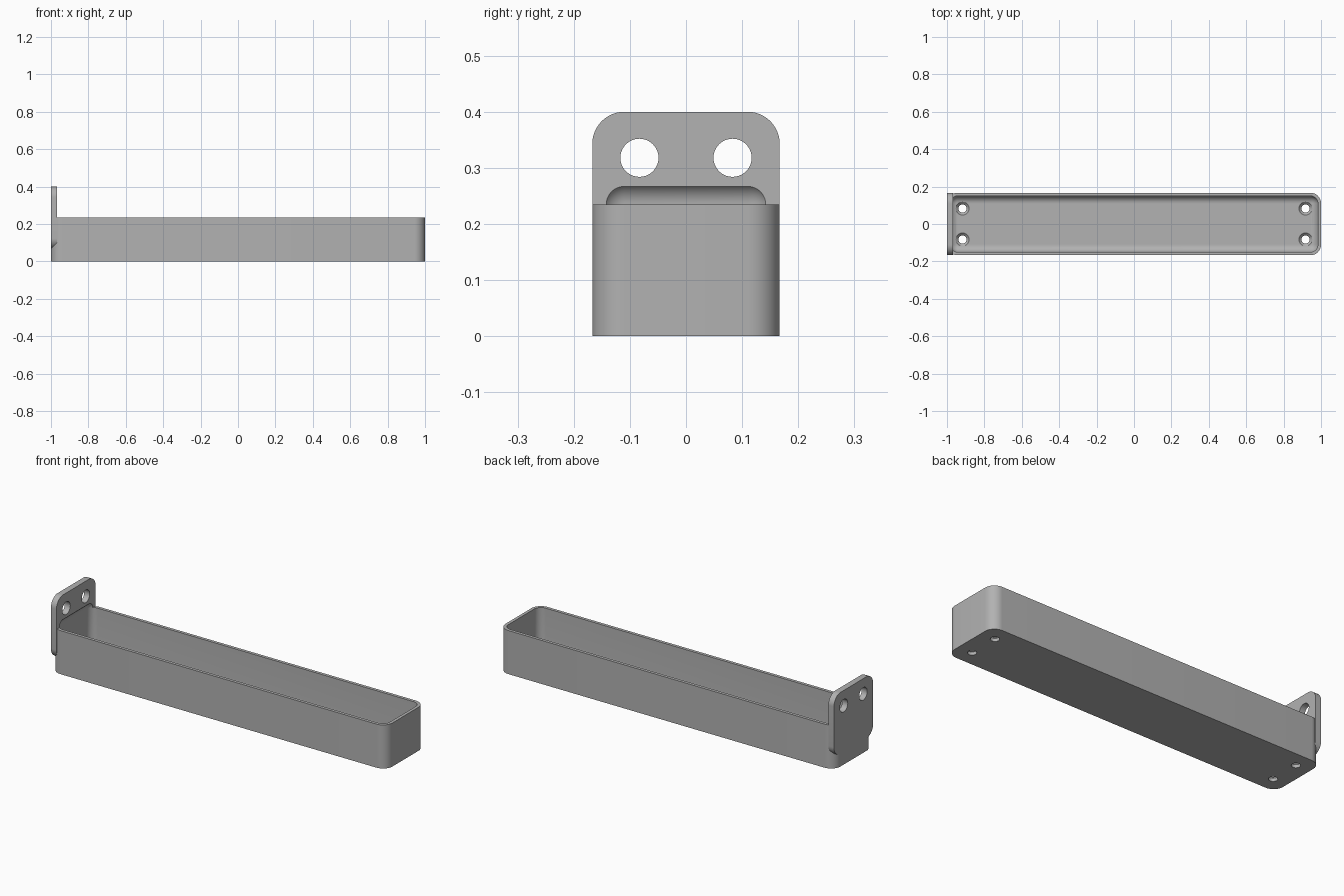
import bpy
import bmesh
import math
from mathutils import Vector

cube = bpy.data.objects.get("Cube")
if cube:
    bpy.data.objects.remove(cube, do_unlink=True)

# Overall sizes
HALF_LENGTH, HALF_WIDTH = 1.0, 0.167
RIM, TOP = 0.235, 0.40
WALL, PLATE, FLOOR = 0.017, 0.033, 0.03
INNER_R = 0.04
OUTER_R = INNER_R + WALL

grey = bpy.data.materials.new("plain grey")
grey.use_nodes = True
colour = (0.445, 0.445, 0.445, 1)
grey.diffuse_color = colour
grey.node_tree.nodes["Principled BSDF"].inputs["Base Color"].default_value = colour


def finish(name, bm):
    mesh = bpy.data.meshes.new(name)
    bmesh.ops.recalc_face_normals(bm, faces=bm.faces)
    bm.to_mesh(mesh)
    bm.free()
    mesh.materials.append(grey)
    obj = bpy.data.objects.new(name, mesh)
    bpy.context.collection.objects.link(obj)
    return obj


def rounded_box(name, low, high, radius, axis=None):
    """Box with rounded edges: only those along axis, or all of them."""
    low, high = Vector(low), Vector(high)
    bm = bmesh.new()
    bmesh.ops.create_cube(bm, size=1)
    bmesh.ops.scale(bm, vec=high - low, verts=bm.verts)
    bmesh.ops.translate(bm, vec=(low + high) / 2, verts=bm.verts)
    edges = [e for e in bm.edges if axis is None or
             abs((e.verts[0].co - e.verts[1].co)[axis]) > 0.001]
    bmesh.ops.bevel(bm, geom=edges, offset=radius, segments=12,
                    profile=0.5, affect='EDGES')
    return finish(name, bm)


def hole(centre, r_low, r_high, depth, along_x=False):
    bm = bmesh.new()
    bmesh.ops.create_cone(bm, cap_ends=True, segments=40,
                          radius1=r_low, radius2=r_high, depth=depth)
    obj = finish("hole_cutter", bm)
    obj.location = centre
    if along_x:
        obj.rotation_euler.y = math.pi / 2
    return obj


def combine(target, other, operation):
    mod = target.modifiers.new(operation.lower(), 'BOOLEAN')
    mod.operation, mod.object, mod.solver = operation, other, 'EXACT'
    bpy.context.view_layer.objects.active = target
    bpy.ops.object.modifier_apply(modifier=mod.name)
    bpy.data.objects.remove(other, do_unlink=True)


# Long tray with rounded upright corners
tray = rounded_box("tray_with_mounting_plate", (-HALF_LENGTH, -HALF_WIDTH, 0),
                   (HALF_LENGTH, HALF_WIDTH, RIM), OUTER_R, axis=2)

# Upright mounting plate flush with the end wall
plate = rounded_box("mounting_plate", (-HALF_LENGTH, -HALF_WIDTH, 0.067),
                    (-HALF_LENGTH + PLATE, HALF_WIDTH, TOP), OUTER_R, axis=0)
combine(tray, plate, 'UNION')

# Filleted hollow, whose rounded top also scoops into the plate
hollow = rounded_box("hollow_cutter",
                     (-HALF_LENGTH + WALL, -HALF_WIDTH + WALL, FLOOR),
                     (HALF_LENGTH - WALL, HALF_WIDTH - WALL, RIM + INNER_R), INNER_R)
combine(tray, hollow, 'DIFFERENCE')

for y in (-0.083, 0.083):
    # Straight screw holes in the plate
    combine(tray, hole((-HALF_LENGTH + PLATE / 2, y, 0.318), 0.034, 0.034, 0.1, True),
            'DIFFERENCE')
    # Countersunk screw holes in the floor
    for x in (-0.917, 0.917):
        combine(tray, hole((x, y, 0), 0.022, 0.022, 0.1), 'DIFFERENCE')
        combine(tray, hole((x, y, FLOOR), 0.022, 0.048, 0.026), 'DIFFERENCE')

# Smooth fillets, crisp edges
bpy.ops.object.select_all(action='DESELECT')
tray.select_set(True)
bpy.context.view_layer.objects.active = tray
bpy.ops.object.shade_smooth_by_angle(angle=math.radians(30))
